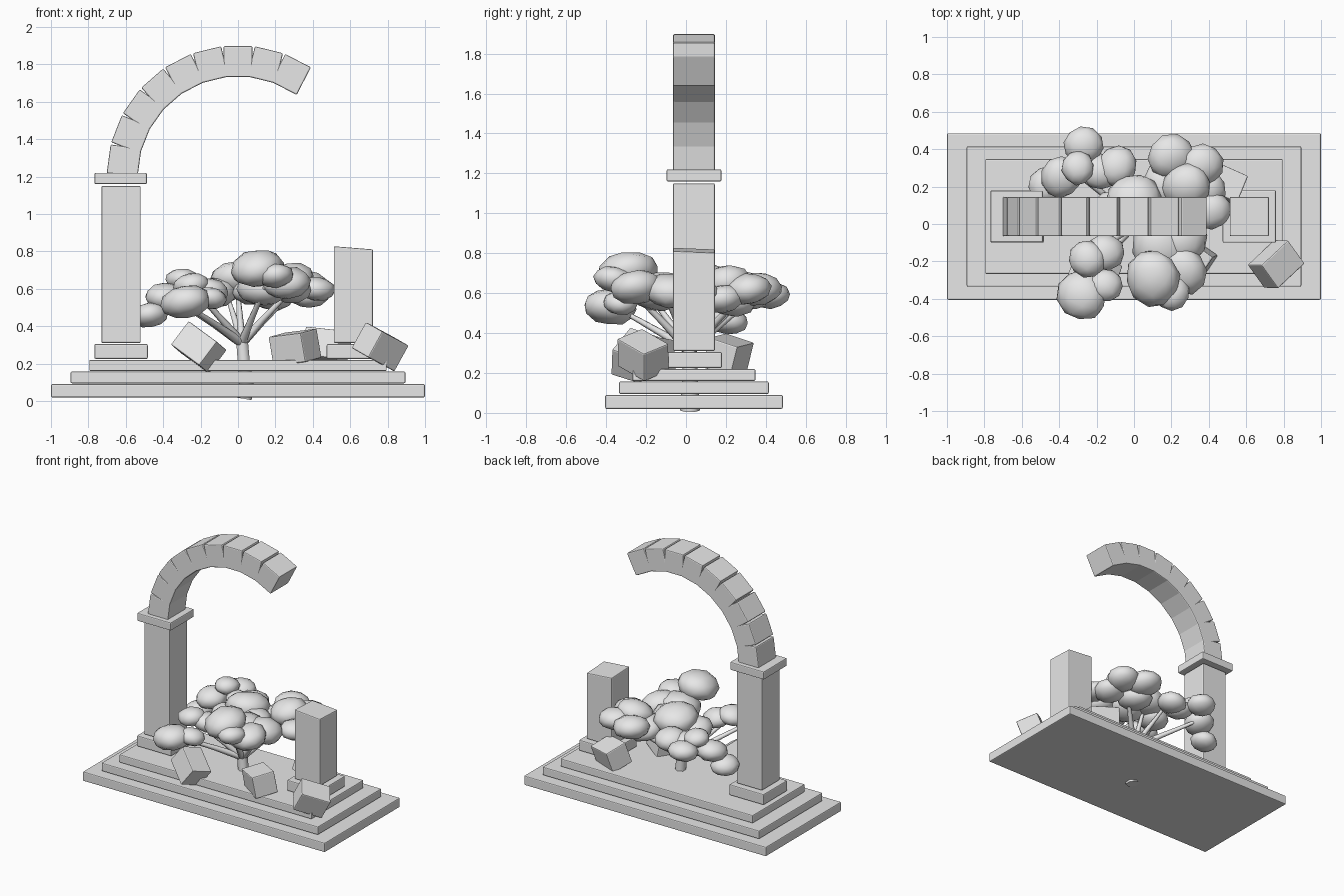
import bpy, bmesh, math, random
from mathutils import Vector, Matrix

cube = bpy.data.objects.get("Cube")
if cube:
    bpy.data.objects.remove(cube, do_unlink=True)
random.seed(4)

GREY = (0.8, 0.8, 0.8, 1)
stone = bpy.data.materials.new("plain_grey")
stone.use_nodes = True
stone.diffuse_color = GREY
stone.node_tree.nodes["Principled BSDF"].inputs["Base Color"].default_value = GREY

MID_Y = 0.04      # depth axis of the ruin
DEPTH = 0.21      # depth of pillars and arch stones


def add_mesh(name, bm):
    mesh = bpy.data.meshes.new(name)
    bm.to_mesh(mesh)
    bm.free()
    mesh.materials.append(stone)
    obj = bpy.data.objects.new(name, mesh)
    bpy.context.collection.objects.link(obj)
    return obj


def block(name, center, size, rotation=Matrix(), bevel=0.007):
    """Bevelled stone box."""
    bm = bmesh.new()
    bmesh.ops.create_cube(bm, size=1, matrix=Matrix.Diagonal((*size, 1)))
    obj = add_mesh(name, bm)
    obj.matrix_world = Matrix.Translation(center) @ rotation
    mod = obj.modifiers.new("worn_edges", 'BEVEL')
    mod.width = bevel
    mod.segments = 2
    return obj


def slab(name, x, width, depth, bottom, top):
    """Upright box given by its bottom and top heights."""
    return block(name, (x, MID_Y, (bottom + top) / 2), (width, depth, top - bottom))


# Stepped base
slab("base_step_lower", 0, 2.0, 0.89, 0.02, 0.09)
slab("base_step_middle", 0, 1.79, 0.75, 0.095, 0.157)
slab("base_step_upper", 0, 1.59, 0.615, 0.16, 0.22)

# Pillars: whole one on the right, broken one on the left
for side, x in (("right", -0.625), ("left", 0.617)):
    slab(side + "_plinth", x, 0.285, 0.28, 0.225, 0.305)
slab("right_pillar", -0.625, DEPTH, DEPTH, 0.31, 1.15)
slab("right_capital", -0.627, 0.28, 0.275, 1.16, 1.22)
broken = slab("left_broken_pillar", 0.617, DEPTH, DEPTH, 0.31, 0.815)
for v in broken.data.vertices:
    if v.co.z > 0:
        v.co.z -= 0.08 * v.co.x + 0.04 * v.co.y

# Broken arch: equal stones turned round one centre
for i in range(9):
    angle = math.radians(7.8 + 13.7 * i)
    spot = Vector((-math.cos(angle), 0, math.sin(angle))) * 0.615
    block("arch_stone", spot + Vector((0, MID_Y, 1.2)), (0.166, DEPTH, 0.155),
          Matrix.Rotation(angle, 4, 'Y'))


# Fallen stones, set by their long and upward directions
def fallen(center, long_axis, up):
    y = Vector(long_axis).normalized()
    x = y.cross(Vector(up)).normalized()
    turn = Matrix((x, y, x.cross(y))).transposed().to_4x4()
    block("fallen_stone", center, (0.162, DEPTH, 0.158), turn)


fallen((-0.21, -0.255, 0.287), (0.75, -0.45, -0.55), (0.65, 0, 0.76))
fallen((0.305, -0.18, 0.287), (0.8, -0.55, 0.1), (-0.26, 0, 0.95))
fallen((0.76, -0.215, 0.29), (0.143, 0.134, -0.077), (0.078, 0, 0.137))
fallen((0.47, 0.21, 0.29), (0.9, -0.4, -0.1), (0.1, 0.28, 0.95))


# Tree trunk and branches as tapered curves
def limb(name, points, radii):
    curve = bpy.data.curves.new(name, 'CURVE')
    curve.dimensions = '3D'
    curve.bevel_depth = 1
    curve.bevel_resolution = 1
    curve.use_fill_caps = True
    line = curve.splines.new('POLY')
    line.points.add(len(points) - 1)
    for p, co, r in zip(line.points, points, radii):
        p.co = (*co, 1)
        p.radius = r
    curve.materials.append(stone)
    bpy.context.collection.objects.link(bpy.data.objects.new(name, curve))


FORK = Vector((0.02, 0.02, 0.34))
limb("trunk", [(0.03, 0.02, 0.012), (0.045, 0.02, 0.1), (0.03, 0.02, 0.22), FORK],
     [0.05, 0.045, 0.037, 0.036])
for tip in ((-0.26, -0.3, 0.5), (-0.2, -0.16, 0.56), (0.15, -0.28, 0.62),
            (0.27, -0.1, 0.58), (0.28, 0.26, 0.57), (-0.05, 0.25, 0.54),
            (-0.32, 0.28, 0.53), (0, 0.1, 0.58)):
    tip = Vector(tip)
    bend = FORK.lerp(tip, 0.45) - Vector((0, 0, 0.012))
    limb("branch", [FORK - Vector((0, 0, 0.03)), bend, tip], [0.026, 0.018, 0.012])

# Foliage clumps: x, y, z, radius
clumps = [
    # front right of the crown, low
    (-0.28, -0.38, 0.53, 0.135), (-0.15, -0.33, 0.55, 0.09),
    (-0.25, -0.19, 0.62, 0.1), (-0.15, -0.15, 0.59, 0.1),
    # front left, high
    (0.1, -0.29, 0.71, 0.15), (0.2, -0.36, 0.67, 0.1), (0.26, -0.25, 0.63, 0.13),
    (0.14, -0.13, 0.61, 0.15), (0.27, -0.08, 0.61, 0.13),
    # back left
    (0.2, 0.36, 0.62, 0.125), (0.36, 0.31, 0.62, 0.12), (0.28, 0.2, 0.65, 0.13),
    (0.42, 0.07, 0.6, 0.1), (0.38, 0.18, 0.57, 0.11), (0.18, 0.22, 0.57, 0.13),
    # back right
    (-0.27, 0.42, 0.59, 0.105), (-0.3, 0.3, 0.65, 0.09), (-0.39, 0.25, 0.56, 0.11),
    (-0.18, 0.28, 0.58, 0.1), (-0.09, 0.31, 0.59, 0.11), (-0.47, 0.21, 0.46, 0.1),
    # centre
    (0, 0.12, 0.65, 0.15), (-0.12, 0.06, 0.58, 0.12), (0.1, 0.03, 0.6, 0.13),
]
bm = bmesh.new()
for x, y, z, r in clumps:
    tilt = (Matrix.Rotation(random.uniform(-0.2, 0.2), 4, 'X')
            @ Matrix.Rotation(random.uniform(-0.2, 0.2), 4, 'Y')
            @ Matrix.Rotation(random.uniform(0, 6), 4, 'Z'))
    shape = Matrix.Diagonal((r * 1.03, r * 0.97, r * 0.66, 1))
    ball = bmesh.ops.create_icosphere(bm, subdivisions=2, radius=1)["verts"]
    for v in ball:
        v.co *= random.uniform(0.96, 1.04)
    bmesh.ops.transform(bm, matrix=Matrix.Translation((x, y, z)) @ tilt @ shape, verts=ball)
for f in bm.faces:
    f.smooth = True
add_mesh("foliage", bm)
